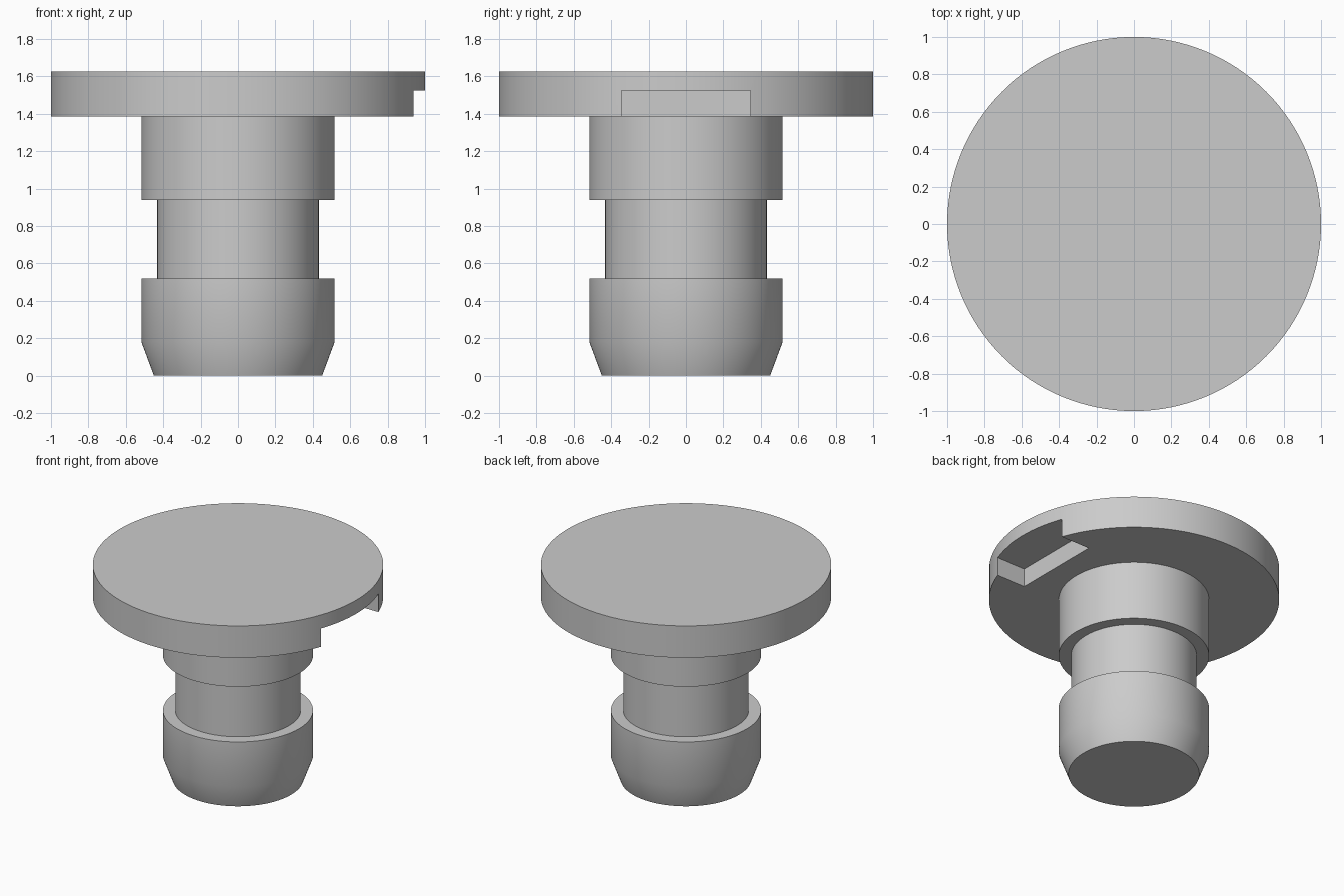
import bpy, bmesh, math
from mathutils import Matrix

if "Cube" in bpy.data.objects:
    bpy.data.objects.remove(bpy.data.objects["Cube"], do_unlink=True)

SEGMENTS = 128

grey = bpy.data.materials.new("plain grey")
grey.use_nodes = True
colour = (0.6, 0.6, 0.6, 1)
grey.diffuse_color = colour
grey.node_tree.nodes["Principled BSDF"].inputs["Base Color"].default_value = colour


def make_object(name, bm):
    mesh = bpy.data.meshes.new(name)
    bmesh.ops.recalc_face_normals(bm, faces=bm.faces)
    bm.to_mesh(mesh)
    bm.free()
    obj = bpy.data.objects.new(name, mesh)
    bpy.context.collection.objects.link(obj)
    mesh.materials.append(grey)
    return obj


def lathe(name, profile):
    """Revolve (radius, height) points around z and cap both ends."""
    bm = bmesh.new()
    rings = []
    for r, z in profile:
        angles = [math.tau * i / SEGMENTS for i in range(SEGMENTS)]
        rings.append([bm.verts.new((r * math.cos(a), r * math.sin(a), z)) for a in angles])
    for low, high in zip(rings, rings[1:]):
        for i in range(SEGMENTS):
            j = (i + 1) % SEGMENTS
            bm.faces.new((low[i], low[j], high[j], high[i]))
    bm.faces.new(rings[0])
    bm.faces.new(rings[-1])
    return make_object(name, bm)


# Plug body: tapered tip, grooved stem and wide flat head in one solid
plug = lathe("plug_body", [
    (0.45, 0), (0.517, 0.18), (0.517, 0.52), (0.432, 0.52), (0.432, 0.94),
    (0.517, 0.94), (0.517, 1.385), (1, 1.385), (1, 1.627),
])

# Pry notch under the rim on the left side
bm = bmesh.new()
x0, x1, half_width, z0, z1 = 0.695, 1.2, 0.345, 1.2, 1.524
box = Matrix.Translation(((x0 + x1) / 2, 0, (z0 + z1) / 2)) @ Matrix.Diagonal(
    (x1 - x0, 2 * half_width, z1 - z0, 1))
bmesh.ops.create_cube(bm, size=1, matrix=box)
cutter = make_object("notch_cutter", bm)
cutter.hide_render = True

notch = plug.modifiers.new("pry_notch", "BOOLEAN")
notch.operation = "DIFFERENCE"
notch.solver = "EXACT"
notch.object = cutter

# Apply the cut, then shade the round walls smooth and keep the rims sharp
bpy.ops.object.select_all(action="DESELECT")
plug.select_set(True)
bpy.context.view_layer.objects.active = plug
bpy.ops.object.modifier_apply(modifier=notch.name)
bpy.data.objects.remove(cutter, do_unlink=True)
bpy.ops.object.shade_smooth_by_angle(angle=math.radians(30))
